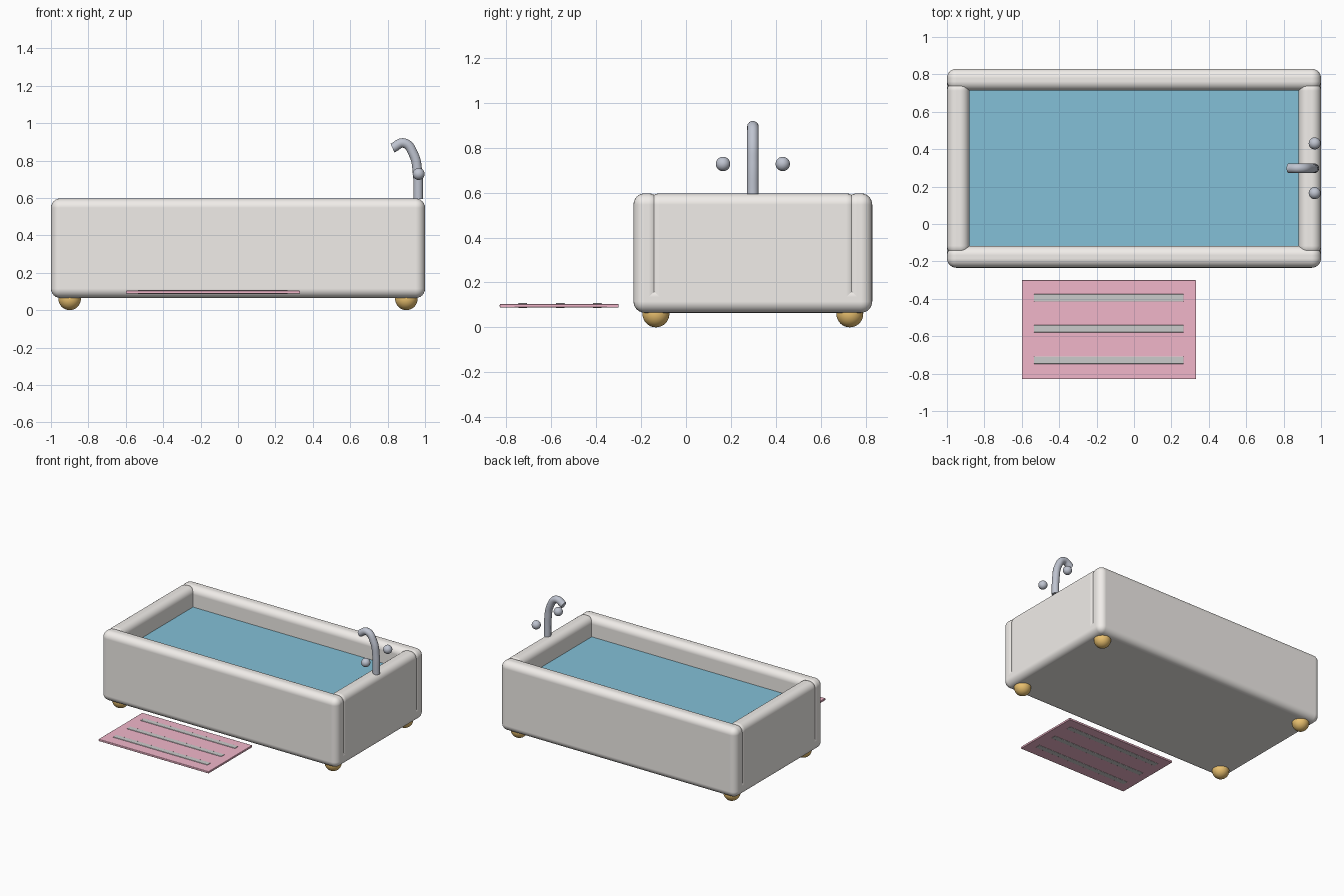
import bpy
from math import radians

if "Cube" in bpy.data.objects:
    bpy.data.objects.remove(bpy.data.objects["Cube"])


def material(name, rgb):
    m = bpy.data.materials.new(name)
    m.diffuse_color = (*rgb, 1)
    m.use_nodes = True
    m.node_tree.nodes["Principled BSDF"].inputs["Base Color"].default_value = m.diffuse_color
    return m


ENAMEL = material("enamel", (0.88, 0.85, 0.82))
WATER = material("water_blue", (0.23, 0.53, 0.68))
PINK = material("mat_pink", (0.88, 0.47, 0.59))
STRIPE = material("stripe_grey", (0.62, 0.65, 0.64))
GOLD = material("gold", (0.82, 0.53, 0.16))
CHROME = material("chrome", (0.52, 0.55, 0.63))


def box(name, lo, hi, mat, bevel=0.0, segments=6):
    """Box between two corners with optional rounded edges and flat-looking faces."""
    bpy.ops.mesh.primitive_cube_add(size=1, location=[(a + b) / 2 for a, b in zip(lo, hi)])
    ob = bpy.context.object
    ob.name = name
    ob.scale = [b - a for a, b in zip(lo, hi)]
    bpy.ops.object.transform_apply(location=False, rotation=False, scale=True)
    ob.data.materials.append(mat)
    if bevel:
        bpy.ops.object.shade_smooth()
        mod = ob.modifiers.new("rounded", 'BEVEL')
        mod.width = bevel
        mod.segments = segments
        mod.harden_normals = True
        bpy.ops.object.modifier_apply(modifier=mod.name)
    return ob


def ball(name, loc, r, mat):
    bpy.ops.mesh.primitive_uv_sphere_add(segments=32, ring_count=16, radius=r, location=loc)
    ob = bpy.context.object
    ob.name = name
    ob.data.materials.append(mat)
    bpy.ops.object.shade_smooth()


CY = 0.298            # tub centre line in y
BOTTOM, TOP = 0.065, 0.597

# Tub floor and walls
box("tub_base", (-1, CY - 0.532, BOTTOM), (1, CY + 0.532, 0.185), ENAMEL, 0.05)
for side, s in (("front", -1), ("back", 1)):
    y0, y1 = sorted((CY + s * 0.532, CY + s * 0.415))
    box(side + "_wall", (-1, y0, BOTTOM), (1, y1, TOP), ENAMEL, 0.05)
for side, s in (("left", -1), ("right", 1)):
    x0, x1 = sorted((s * 1.0, s * 0.88))
    box(side + "_wall", (x0, CY - 0.465, BOTTOM), (x1, CY + 0.465, TOP), ENAMEL, 0.05)

# Water
box("water", (-0.89, CY - 0.425, 0.15), (0.89, CY + 0.425, 0.45), WATER)

# Ball feet
for sx, nx in ((-1, "left"), (1, "right")):
    for sy, ny in ((-1, "front"), (1, "back")):
        ball(f"{ny}_{nx}_foot", (sx * 0.9, CY + sy * 0.432, 0.06), 0.06, GOLD)

# Curved faucet spout
curve = bpy.data.curves.new("faucet", 'CURVE')
curve.dimensions = '3D'
curve.bevel_depth = 0.026
curve.bevel_resolution = 5
curve.use_fill_caps = True
curve.resolution_u = 10
path = [(0.964, 0.594), (0.96, 0.73), (0.94, 0.83), (0.888, 0.893), (0.826, 0.866)]
spline = curve.splines.new('BEZIER')
spline.bezier_points.add(len(path) - 1)
for p, (x, z) in zip(spline.bezier_points, path):
    p.co = (x, CY, z)
    p.handle_left_type = p.handle_right_type = 'AUTO'
faucet = bpy.data.objects.new("faucet", curve)
bpy.context.collection.objects.link(faucet)
curve.materials.append(CHROME)
bpy.ops.object.select_all(action='DESELECT')
faucet.select_set(True)
bpy.context.view_layer.objects.active = faucet
bpy.ops.object.convert(target='MESH')
bpy.ops.object.shade_smooth_by_angle(angle=radians(40))

# Tap knobs
for n, s in (("front", -1), ("back", 1)):
    ball(n + "_knob", (0.966, CY + s * 0.133, 0.728), 0.032, CHROME)

# Bath mat with stripes passing through it
box("bath_mat", (-0.6, -0.83, 0.088), (0.332, -0.3, 0.104), PINK, 0.004, 2)
for i, y in enumerate((-0.395, -0.56, -0.728)):
    box(f"mat_stripe_{i + 1}", (-0.535, y - 0.02, 0.086), (0.265, y + 0.02, 0.108),
        STRIPE, 0.003, 2)
